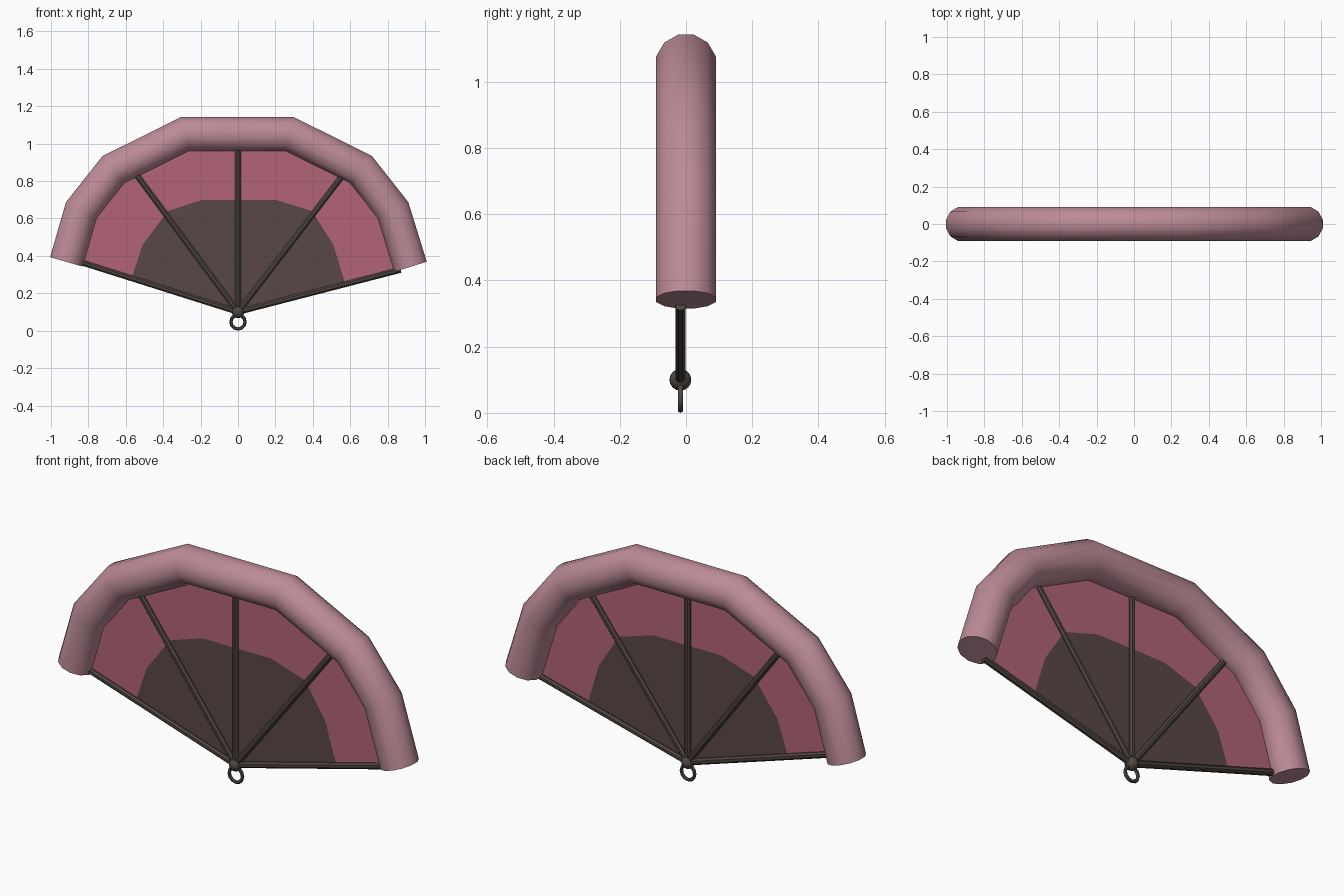
import bpy, bmesh, math
from mathutils import Vector

if "Cube" in bpy.data.objects:
    bpy.data.objects.remove(bpy.data.objects["Cube"])

Y = -0.017           # plane of the ribs and cloth
HUB = (0, 0.10)      # x, z of the pivot


def material(name, rgb):
    m = bpy.data.materials.new(name)
    lin = [((c / 255 + 0.055) / 1.055) ** 2.4 for c in rgb]
    m.diffuse_color = (*lin, 1)
    m.use_nodes = True
    m.node_tree.nodes["Principled BSDF"].inputs["Base Color"].default_value = m.diffuse_color
    return m


dusty_pink = material("dusty_pink", (188, 139, 150))
rose = material("rose", (178, 100, 119))
dark_brown = material("dark_brown", (89, 71, 70))
dark_metal = material("dark_metal", (80, 71, 65))


def finish(name, bm, mats, smooth=40):
    me = bpy.data.meshes.new(name)
    bm.to_mesh(me)
    bm.free()
    ob = bpy.data.objects.new(name, me)
    bpy.context.collection.objects.link(ob)
    for m in mats:
        me.materials.append(m)
    if smooth:
        bpy.ops.object.select_all(action='DESELECT')
        ob.select_set(True)
        bpy.context.view_layer.objects.active = ob
        bpy.ops.object.shade_smooth_by_angle(angle=math.radians(smooth))
    return ob


def tube(name, path, radius, sides, mat, y=0.0):
    """Mitred tube along x,z points, closed with flat caps."""
    bm = bmesh.new()
    pts = [Vector((x, y, z)) for x, z in path]
    rings = []
    for i, p in enumerate(pts):
        a = (p - pts[i - 1]).normalized() if i else None
        b = (pts[i + 1] - p).normalized() if i < len(pts) - 1 else None
        t = ((a or b) + (b or a)).normalized()
        side = Vector((-t.z, 0, t.x))
        stretch = 1 / t.dot(a or b)
        ring = []
        for k in range(sides):
            ang = 2 * math.pi * (k + 0.5) / sides
            ring.append(bm.verts.new(p + side * math.cos(ang) * radius * stretch
                                     + Vector((0, math.sin(ang) * radius, 0))))
        rings.append(ring)
    for r, s in zip(rings, rings[1:]):
        for k in range(sides):
            n = (k + 1) % sides
            bm.faces.new((r[k], r[n], s[n], s[k]))
    bm.faces.new(rings[0])
    bm.faces.new(rings[-1])
    bmesh.ops.recalc_face_normals(bm, faces=bm.faces)
    return finish(name, bm, [mat])


# padded rim
rim = [(-0.918, 0.368), (-0.838, 0.645), (-0.666, 0.862), (-0.283, 1.052),
       (0.277, 1.052), (0.658, 0.862), (0.829, 0.645), (0.923, 0.342)]
tube("padded_rim", rim, 0.0935, 12, dusty_pink)

# cloth: dark inner fan and rose outer band
inner = [(-0.565, 0.295), (-0.51, 0.46), (-0.375, 0.64), (-0.19, 0.70),
         (0.20, 0.70), (0.395, 0.64), (0.51, 0.46), (0.57, 0.26)]
outer = [(-0.86, 0.375)] + rim[1:-1] + [(0.86, 0.335)]
bm = bmesh.new()
hub = bm.verts.new((HUB[0], Y, HUB[1]))
vi = [bm.verts.new((x, Y, z)) for x, z in inner]
vo = [bm.verts.new((x, Y, z)) for x, z in outer]
for i in range(len(vi) - 1):
    bm.faces.new((hub, vi[i + 1], vi[i])).material_index = 1
    bm.faces.new((vi[i], vi[i + 1], vo[i + 1], vo[i])).material_index = 0
bm.normal_update()
for f in bm.faces:
    if f.normal.y > 0:
        f.normal_flip()
finish("fan_cloth", bm, [rose, dark_brown], 0)

# ribs
for i, tip in enumerate([(-0.86, 0.372), (-0.565, 0.864), (0, 1.0),
                         (0.585, 0.864), (0.87, 0.325)]):
    tube(f"rib_{i + 1}", [HUB, tip], 0.0165, 8, dark_metal, Y)

# pivot ball
bm = bmesh.new()
bmesh.ops.create_uvsphere(bm, u_segments=12, v_segments=8, radius=0.033)
bmesh.ops.translate(bm, verts=bm.verts, vec=(HUB[0], Y, HUB[1]))
finish("pivot_ball", bm, [dark_metal])

# hanging ring
bpy.ops.mesh.primitive_torus_add(location=(0, Y, 0.047), rotation=(math.pi / 2, 0, 0),
                                 major_segments=12, minor_segments=6,
                                 major_radius=0.038, minor_radius=0.009)
ring = bpy.context.object
ring.name = "hanging_ring"
ring.data.materials.append(dark_metal)
bpy.ops.object.shade_smooth_by_angle(angle=math.radians(60))
